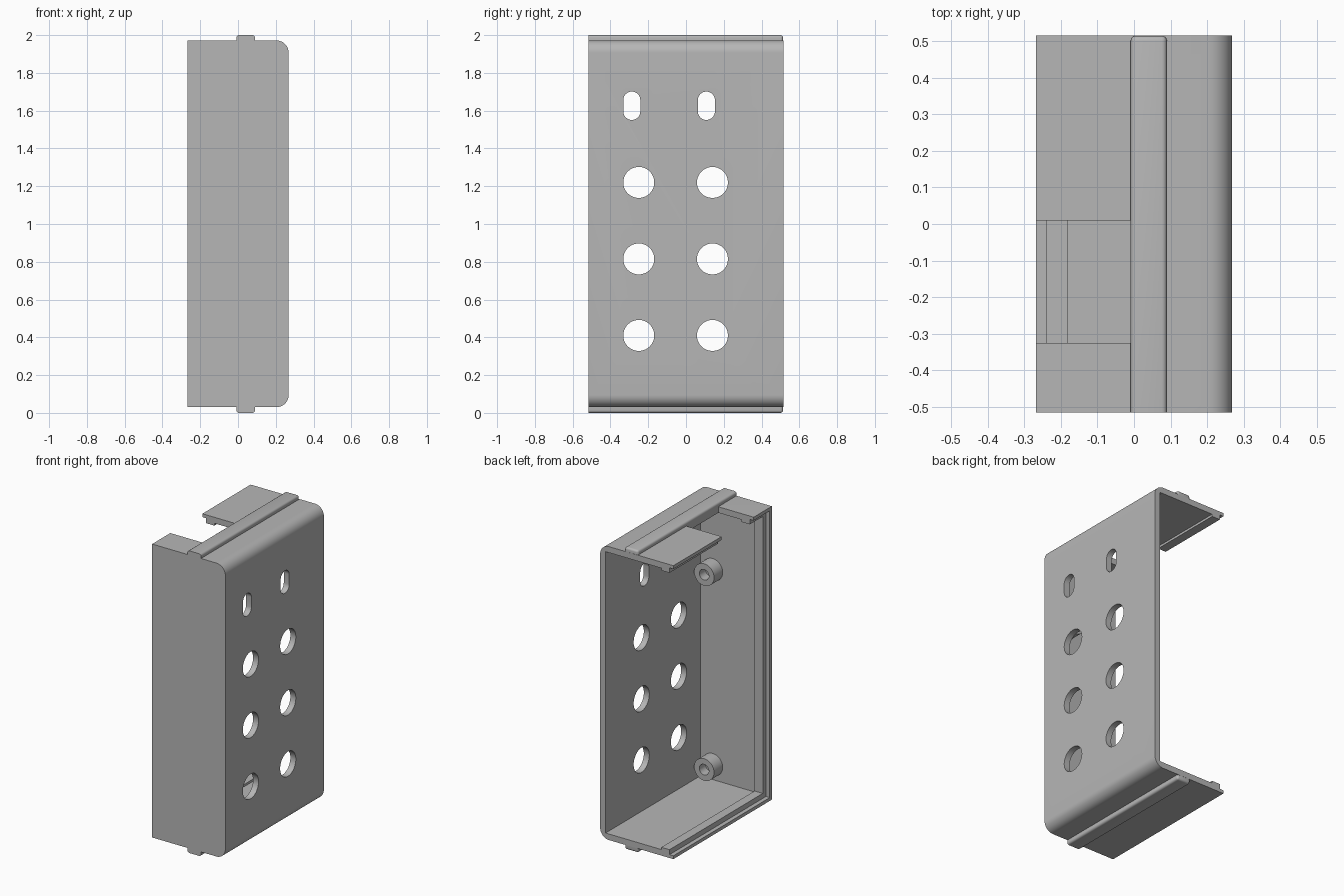
import bpy, bmesh, math
from mathutils import Vector, Matrix

if "Cube" in bpy.data.objects:
    bpy.data.objects.remove(bpy.data.objects["Cube"], do_unlink=True)

# Single plain grey
grey = bpy.data.materials.new("plain_grey")
grey.use_nodes = True
colour = (0.47, 0.47, 0.47, 1)
grey.diffuse_color = colour
grey.node_tree.nodes["Principled BSDF"].inputs["Base Color"].default_value = colour

# Overall shell sizes
X0, X1, Y0, Y1, Z0, Z1 = -0.268, 0.268, -0.515, 0.515, 0.03, 1.972
WALL = 0.04


def finish(name, bm):
    bmesh.ops.recalc_face_normals(bm, faces=bm.faces)
    mesh = bpy.data.meshes.new(name)
    bm.to_mesh(mesh)
    bm.free()
    mesh.materials.append(grey)
    obj = bpy.data.objects.new(name, mesh)
    bpy.context.collection.objects.link(obj)
    return obj


def box_mesh(lo, hi):
    bm = bmesh.new()
    bmesh.ops.create_cube(bm, size=1)
    lo, hi = Vector(lo), Vector(hi)
    for v in bm.verts:
        v.co = Vector([l + (c + 0.5) * (h - l) for l, h, c in zip(lo, hi, v.co)])
    return bm


def prism_x(name, points, x0, x1):
    """Extrude a (y, z) outline along x."""
    bm = bmesh.new()
    face = bm.faces.new([bm.verts.new((x0, y, z)) for y, z in points])
    ext = bmesh.ops.extrude_face_region(bm, geom=[face])["geom"]
    bmesh.ops.translate(bm, vec=(x1 - x0, 0, 0),
                        verts=[g for g in ext if isinstance(g, bmesh.types.BMVert)])
    return finish(name, bm)


def stadium(y, z, r, half=0.0, n=48):
    """Circle outline, stretched upwards and downwards by half."""
    pts = []
    for i in range(n):
        a = 2 * math.pi * (i + 0.5) / n
        pts.append((y + r * math.cos(a), z + r * math.sin(a) + math.copysign(half, math.sin(a))))
    return pts


def cylinder_y(name, x, z, r, y0, y1):
    bm = bmesh.new()
    bmesh.ops.create_cone(bm, cap_ends=True, segments=40, radius1=r, radius2=r, depth=y1 - y0,
                          matrix=Matrix.Translation((x, (y0 + y1) / 2, z))
                          @ Matrix.Rotation(math.pi / 2, 4, "X"))
    return finish(name, bm)


def activate(obj):
    bpy.ops.object.select_all(action="DESELECT")
    obj.select_set(True)
    bpy.context.view_layer.objects.active = obj


def cut(obj, cutter):
    cutter.hide_render = True
    mod = obj.modifiers.new("cut", "BOOLEAN")
    mod.operation, mod.solver, mod.object = "DIFFERENCE", "EXACT", cutter
    activate(obj)
    bpy.ops.object.modifier_apply(modifier=mod.name)
    bpy.data.objects.remove(cutter, do_unlink=True)


def smooth(obj):
    activate(obj)
    bpy.ops.object.shade_smooth_by_angle(angle=math.radians(30))


# Shell: solid block with the two long outer corners of the plate rounded
bm = box_mesh((X0, Y0, Z0), (X1, Y1, Z1))
corners = [e for e in bm.edges if all(v.co.x > 0.2 for v in e.verts)
           and abs(e.verts[0].co.y - e.verts[1].co.y) > 0.5]
bmesh.ops.bevel(bm, geom=corners, offset=0.065, segments=10, profile=0.5, affect="EDGES")
shell = finish("shell", bm)

# Hollow it: main cavity, narrower mouth (leaves a rib) and thin outer lip
for x0, x1, t in ((-0.18, X1 - WALL, WALL), (-0.3, -0.1, 0.055), (-0.4, -0.24, 0.022)):
    cut(shell, finish("cavity", box_mesh((x0, Y0 + t, Z0 + t), (x1, 1, Z1 - t))))

# Notch in the top wall
cut(shell, finish("notch", box_mesh((-0.5, -0.325, 1.8), (-0.009, 0.01, 2.2))))

# Round holes and slots through the plate
for y in (-0.25, 0.14):
    for z in (0.41, 0.815, 1.22):
        cut(shell, prism_x("hole", stadium(y, z, 0.082), 0.1, 0.4))
for y in (-0.287, 0.108):
    cut(shell, prism_x("slot", stadium(y, 1.626, 0.045, 0.03), 0.1, 0.4))
smooth(shell)

# Guide ridges along the top and bottom, rounded on the outside and at the back end
for name, base, tip in (("top_ridge", Z1 - 0.02, 2.0), ("bottom_ridge", Z0 + 0.02, 0.0)):
    bm = box_mesh((-0.009, Y0, min(base, tip)), (0.09, Y1 - 0.001, max(base, tip)))
    edges = [e for e in bm.edges
             if (all(abs(v.co.z - tip) < 0.001 for v in e.verts)
                 or all(v.co.y > 0 for v in e.verts))
             and not all(v.co.y < 0 for v in e.verts)
             and not all(abs(v.co.z - base) < 0.001 for v in e.verts)]
    bmesh.ops.bevel(bm, geom=edges, offset=0.014, segments=4, profile=0.5, affect="EDGES")
    smooth(finish(name, bm))

# Screw bosses on the inside of the front wall
for name, z in (("upper_boss", 1.46), ("lower_boss", 0.17)):
    boss = cylinder_y(name, 0.137, z, 0.073, Y0 + 0.02, -0.385)
    cut(boss, cylinder_y("bore", 0.137, z, 0.035, -0.45, -0.3))
    smooth(boss)
